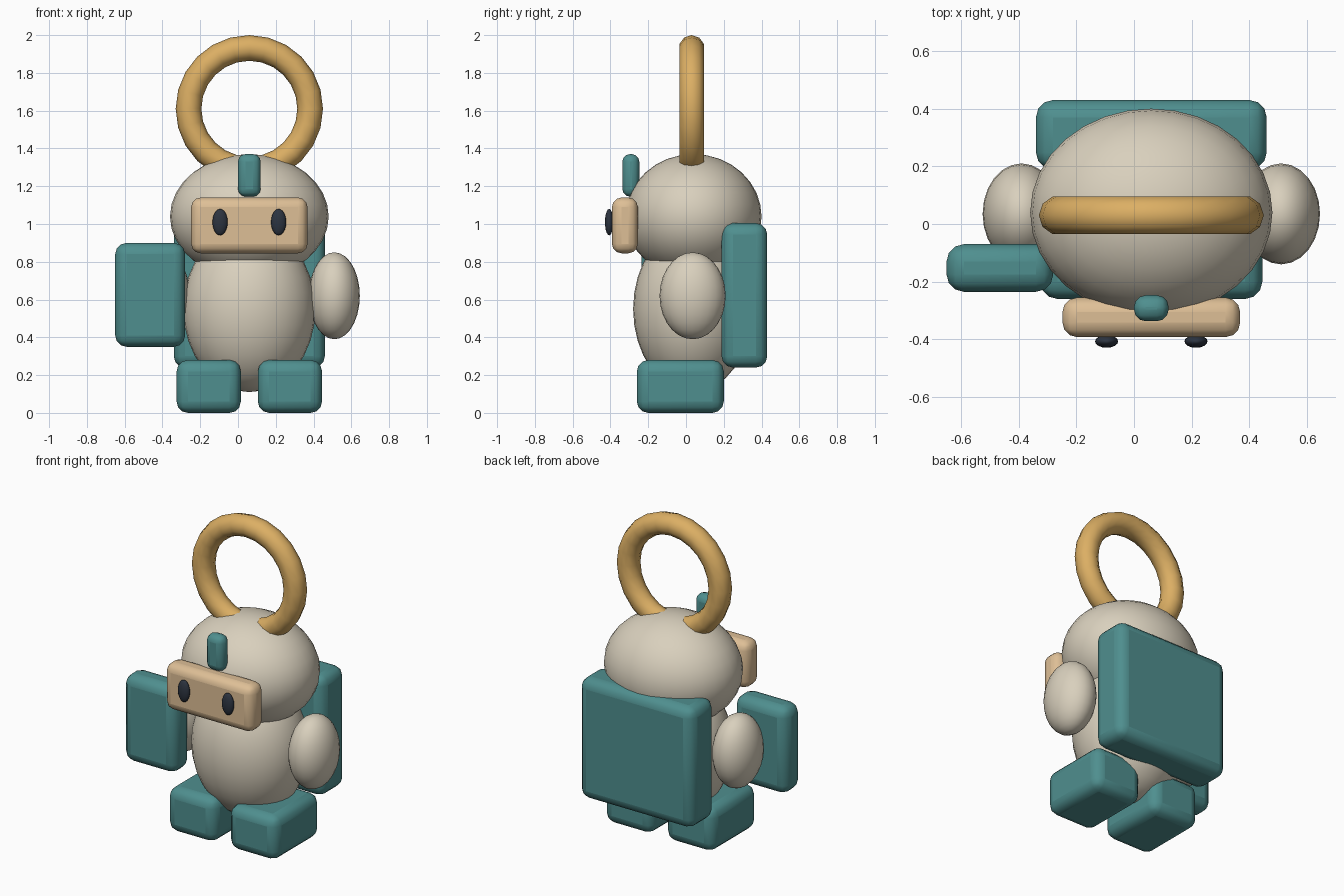
import bpy, math

if "Cube" in bpy.data.objects:
    bpy.data.objects.remove(bpy.data.objects["Cube"])

CX, CY = 0.06, 0.035  # body axis


def material(name, rgb):
    m = bpy.data.materials.new(name)
    lin = [((c / 255 + 0.055) / 1.055) ** 2.4 for c in rgb]
    m.diffuse_color = (*lin, 1)
    m.use_nodes = True
    m.node_tree.nodes["Principled BSDF"].inputs["Base Color"].default_value = m.diffuse_color
    return m


cream = material("cream", (217, 208, 189))
teal = material("teal", (79, 143, 143))
gold = material("gold", (220, 175, 100))
peach = material("peach", (222, 191, 150))
dark = material("dark_slate", (45, 52, 64))


def finish(name, mat, angle=40):
    ob = bpy.context.object
    ob.name = name
    ob.data.materials.append(mat)
    bpy.ops.object.shade_smooth_by_angle(angle=math.radians(angle))
    return ob


def ellipsoid(name, center, radii, mat, segs=32, rings=16):
    bpy.ops.mesh.primitive_uv_sphere_add(segments=segs, ring_count=rings, radius=1, location=center)
    bpy.context.object.scale = radii
    bpy.ops.object.transform_apply(location=False, rotation=False, scale=True)
    return finish(name, mat)


def rounded_box(name, lo, hi, bevel, mat):
    bpy.ops.mesh.primitive_cube_add(size=1, location=[(a + b) / 2 for a, b in zip(lo, hi)])
    bpy.context.object.scale = [b - a for a, b in zip(lo, hi)]
    bpy.ops.object.transform_apply(location=False, rotation=False, scale=True)
    ob = finish(name, mat)
    mod = ob.modifiers.new("rounding", 'BEVEL')
    mod.width, mod.segments, mod.limit_method = bevel, 3, 'NONE'
    bpy.ops.object.modifier_apply(modifier=mod.name)
    bpy.ops.object.shade_smooth_by_angle(angle=math.radians(40))
    return ob


# Body and head
ellipsoid("body", (CX, CY, 0.55), (0.35, 0.315, 0.44), cream)
ellipsoid("head", (CX, CY + 0.005, 1.04), (0.42, 0.36, 0.33), cream)

# Paired arms, feet and eyes
for side, s in (("left", -1), ("right", 1)):
    ellipsoid(side + "_arm", (CX + s * 0.45, CY, 0.62), (0.135, 0.175, 0.23), cream, 24, 14)
    x = CX + s * 0.215
    rounded_box(side + "_foot", (x - 0.17, -0.26, 0.0), (x + 0.17, 0.20, 0.28), 0.06, teal)
    ellipsoid(side + "_eye", (CX + s * 0.155, -0.407, 1.01), (0.04, 0.022, 0.07), dark, 16, 10)

# Face plate and forehead crest
rounded_box("snout", (-0.248, -0.392, 0.845), (0.368, -0.255, 1.14), 0.05, peach)
rounded_box("crest", (0.0, -0.337, 1.145), (0.12, -0.247, 1.37), 0.04, teal)

# Backpack and held shield
rounded_box("backpack", (-0.34, 0.188, 0.24), (0.46, 0.43, 1.005), 0.06, teal)
rounded_box("shield", (-0.65, -0.235, 0.35), (-0.28, -0.07, 0.90), 0.06, teal)

# Hanging ring
bpy.ops.mesh.primitive_torus_add(major_segments=24, minor_segments=10, major_radius=0.322,
                                 minor_radius=0.068, location=(CX, CY - 0.005, 1.61),
                                 rotation=(math.pi / 2, 0, 0))
finish("ring", gold, 60)
